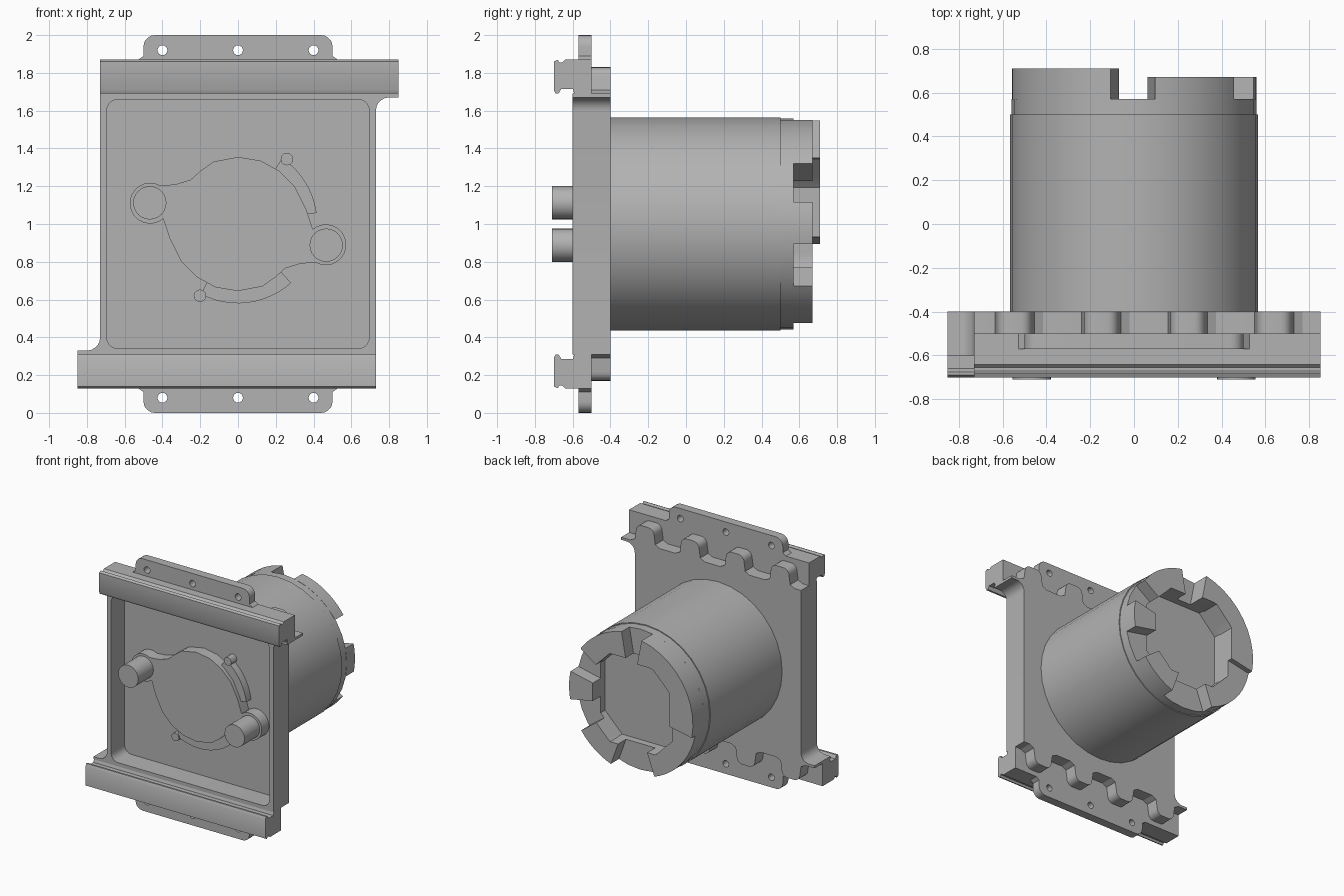
import bpy, bmesh
from math import sin, cos, pi, radians

cube = bpy.data.objects.get("Cube")
if cube:
    bpy.data.objects.remove(cube)

gray = bpy.data.materials.new("plain gray")
gray.use_nodes = True
COLOUR = (0.45, 0.45, 0.45, 1)
gray.diffuse_color = COLOUR
gray.node_tree.nodes["Principled BSDF"].inputs["Base Color"].default_value = COLOUR


def extrude(name, base, offset):
    """Solid made by sweeping a flat outline along an offset."""
    bm = bmesh.new()
    face = bm.faces.new([bm.verts.new(p) for p in base])
    moved = bmesh.ops.extrude_face_region(bm, geom=[face])["geom"]
    bmesh.ops.translate(bm, vec=offset,
                        verts=[v for v in moved if isinstance(v, bmesh.types.BMVert)])
    bmesh.ops.recalc_face_normals(bm, faces=bm.faces)
    mesh = bpy.data.meshes.new(name)
    bm.to_mesh(mesh)
    bm.free()
    mesh.materials.append(gray)
    obj = bpy.data.objects.new(name, mesh)
    bpy.context.collection.objects.link(obj)
    return obj


def prism(name, outline, y0, y1):
    return extrude(name, [(x, y0, z) for x, z in outline], (0, y1 - y0, 0))


def arc(cx, cz, r, a0, a1, steps):
    angles = [radians(a0 + (a1 - a0) * i / steps) for i in range(steps + 1)]
    return [(cx + r * cos(a), cz + r * sin(a)) for a in angles]


def disc(cx, cz, r, sides):
    return arc(cx, cz, r, 0, 360, sides)[:-1]


def rounded(x0, x1, z0, z1, r):
    return (arc(x1 - r, z1 - r, r, 0, 90, 5) + arc(x0 + r, z1 - r, r, 90, 180, 5)
            + arc(x0 + r, z0 + r, r, 180, 270, 5) + arc(x1 - r, z0 + r, r, 270, 360, 5))


def turned(points):
    """The same points after half a turn about the middle of the front."""
    return [(-x, 2 - z) for x, z in points]


def cut(obj, outline, y0, y1):
    cutter = prism("cutter", outline, y0, y1)
    cutter.hide_render = True
    mod = obj.modifiers.new("cut", "BOOLEAN")
    mod.operation, mod.solver, mod.object = "DIFFERENCE", "EXACT", cutter
    bpy.context.view_layer.objects.active = obj
    bpy.ops.object.modifier_apply(modifier=mod.name)
    bpy.data.objects.remove(cutter)


# Plate with a projecting lip at two opposite corners and a front pocket
half = [(0.73, 1.6)] + arc(0.80, 1.60, 0.07, 180, 90, 5)[1:] + [
    (0.85, 1.67), (0.85, 1.69), (-0.73, 1.69)]
plate = prism("plate", half + turned(half), -0.6, -0.4)
cut(plate, rounded(-0.695, 0.695, 0.34, 1.66, 0.06), -0.8, -0.43)

# Parts repeated at the top and, after half a turn, at the bottom
rail_profile = [(-0.5, 1.87), (-0.64, 1.87), (-0.655, 1.855), (-0.67, 1.855),
                (-0.68, 1.87), (-0.70, 1.86), (-0.70, 1.71), (-0.69, 1.69),
                (-0.675, 1.69), (-0.66, 1.715), (-0.6, 1.715), (-0.59, 1.685),
                (-0.5, 1.685)]
for end in ("top", "bottom"):
    place = (lambda pts: pts) if end == "top" else turned

    # Grooved rail
    if end == "top":
        section = [(-0.73, y, z) for y, z in rail_profile]
        extrude("top_rail", section, (1.58, 0, 0))
    else:
        section = [(0.73, y, 2 - z) for y, z in rail_profile]
        extrude("bottom_rail", section, (-1.58, 0, 0))

    # Mounting tab with three holes
    tab_outline = ([(-0.53, 1.7), (0.53, 1.7), (0.53, 1.868), (0.50, 1.89)]
                   + arc(0.44, 1.94, 0.06, 0, 90, 5)
                   + arc(-0.44, 1.94, 0.06, 90, 180, 5)
                   + [(-0.50, 1.89), (-0.53, 1.868)])
    tab = prism(end + "_tab", place(tab_outline), -0.57, -0.5)
    for x in (-0.4, 0, 0.4):
        cut(tab, place(disc(x, 1.92, 0.026, 16)), -0.7, -0.4)

    # Round-shouldered lugs along the back edge
    for i in range(4):
        x = 0.64 - 0.395 * i
        lug = ([(x - 0.13, 1.68), (x + 0.13, 1.68), (x + 0.13, 1.69), (x + 0.09, 1.71)]
               + arc(x + 0.03, 1.78, 0.05, 0, 90, 5)
               + arc(x - 0.03, 1.78, 0.05, 90, 180, 5)
               + [(x - 0.09, 1.71), (x - 0.13, 1.69)])
        prism(end + "_lug_" + str(i + 1), place(lug), -0.51, -0.4)

# Barrel, with a slightly narrower collar holding an eight-sided recess
prism("barrel", disc(0, 1, 0.565, 32), -0.41, 0.5)
collar = prism("collar", disc(0, 1, 0.558, 32), 0.49, 0.57)
A, B = 0.35, 0.2
octagon = [(A, B), (B, A), (-B, A), (-A, B), (-A, -B), (-B, -A), (B, -A), (A, -B)]
cut(collar, [(x, 1 + z) for x, z in octagon], 0.515, 0.8)


def recess_radius(a):
    c, s = abs(cos(a)), abs(sin(a))
    return 1 / max(c / A, s / A, (c + s) / (A + B))


# Locking teeth around the collar: start angle, end angle, tip
teeth = [(35, 80, 0.67), (-11, 12, 0.67), (-70, -36, 0.67),
         (101, 191, 0.71), (191, 250, 0.67)]
for i, (a0, a1, tip) in enumerate(teeth):
    outer = arc(0, 1, 0.558, a0, a1, 10)
    angles = [radians(a1 + (a0 - a1) * k / 18) for k in range(19)]
    inner = [(recess_radius(a) * cos(a), 1 + recess_radius(a) * sin(a)) for a in angles]
    prism("tooth_" + str(i + 1), outer + inner, 0.565, tip)

# Latch plate with two ears
ear = arc(-0.465, 1.11, 0.108, 310, 60, 16)
crown = [(-0.33, 1.21), (-0.25, 1.235), (-0.20, 1.28), (-0.13, 1.33), (0, 1.355),
         (0.12, 1.335), (0.22, 1.28), (0.3, 1.2), (0.36, 1.08)]
prism("latch_plate", ear + crown + turned(ear + crown), -0.52, -0.42)

# Stepped rim behind the latch plate, with small stops
for name, a0, a1 in (("upper_rim", 8, 56), ("lower_rim", 242, 312)):
    prism(name, [(0, 1)] + arc(0, 1, 0.42, a0, a1, 12), -0.49, -0.42)
for name, a in (("upper_stop", 53), ("lower_stop", 242)):
    t = radians(a)
    prism(name, disc(0.43 * cos(t), 1 + 0.43 * sin(t), 0.033, 12), -0.50, -0.42)

# Pins on the ears
for name, x, z in (("right_pin", -0.467, 1.112), ("left_pin", 0.467, 0.888)):
    prism(name, disc(x, z, 0.088, 24), -0.71, -0.43)

# Smooth curved walls, sharp edges
bpy.ops.object.select_all(action="DESELECT")
for obj in bpy.context.collection.objects:
    if obj.type == "MESH":
        obj.select_set(True)
        bpy.context.view_layer.objects.active = obj
bpy.ops.object.shade_smooth_by_angle(angle=radians(30))
